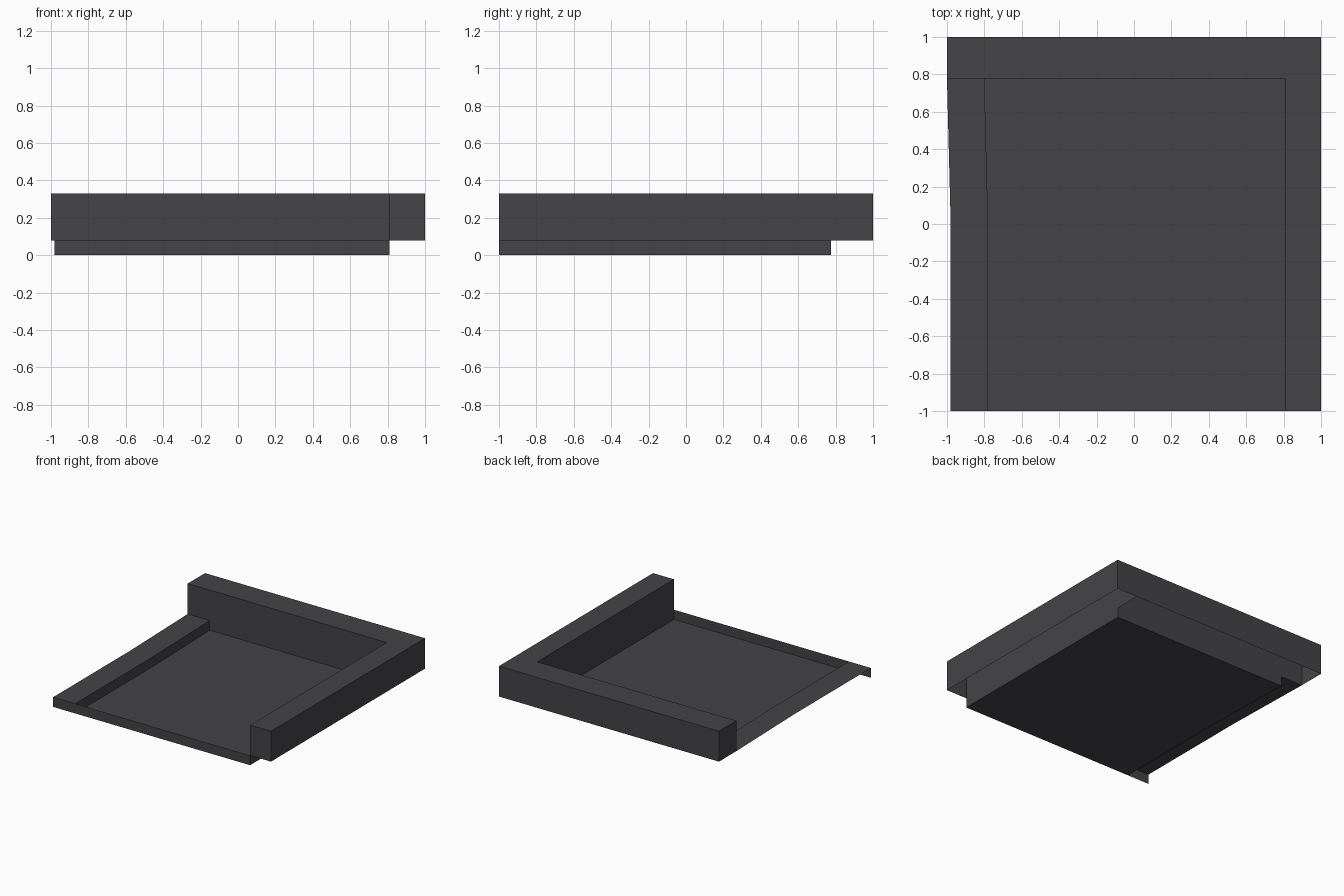
import bpy

if "Cube" in bpy.data.objects:
    bpy.data.objects.remove(bpy.data.objects["Cube"])

# One dark grey colour for the whole model
grey = bpy.data.materials.new("dark_grey")
grey.diffuse_color = (0.058, 0.056, 0.063, 1)
grey.use_nodes = True
grey.node_tree.nodes["Principled BSDF"].inputs["Base Color"].default_value = grey.diffuse_color


def sheet(name, rows, panels=()):
    """Skin consecutive rows of points into open sheet metal, plus flat end panels."""
    verts, faces = [], []
    n = len(rows[0])
    for row in rows:
        verts += row
    for r in range(len(rows) - 1):
        for i in range(n - 1):
            a, b = r * n + i, (r + 1) * n + i
            faces.append((a, a + 1, b + 1, b))
    for panel in panels:
        k = len(verts)
        verts += panel
        faces.append(tuple(range(k, k + len(panel))))
    me = bpy.data.meshes.new(name)
    me.from_pydata(verts, [], faces)
    me.materials.append(grey)
    ob = bpy.data.objects.new(name, me)
    bpy.context.collection.objects.link(ob)
    return ob


def upright_x(x0, x1, y, z0, z1):
    """Vertical panel facing the front."""
    return [(x0, y, z0), (x1, y, z0), (x1, y, z1), (x0, y, z1)]


LEDGE, TOP = 0.08, 0.33      # heights
RAIL_X, RAIL_Y = 0.81, 0.775  # inner faces of the rails


# Tray: left ledge, step and floor, the left side kinked at mid length
def tray_row(y, left):
    return [(left, y, LEDGE), (left + 0.2, y, LEDGE), (left + 0.2, y, 0),
            (RAIL_X, y, 0), (RAIL_X, y, LEDGE)]


sheet("tray",
      [tray_row(-1, -0.98), tray_row(0, -0.98), tray_row(RAIL_Y, -1)],
      [upright_x(-0.98, RAIL_X, -1, 0, LEDGE),          # front lip
       upright_x(-0.8, RAIL_X, RAIL_Y, 0, LEDGE)])      # back riser

# Right rail: channel open underneath, closed at both ends
side = [(RAIL_X, LEDGE), (RAIL_X, TOP), (1, TOP), (1, LEDGE)]
sheet("right_rail",
      [[(x, y, z) for x, z in side] for y in (-1, RAIL_Y, 1)],
      [upright_x(RAIL_X, 1, -1, LEDGE, TOP),
       upright_x(1, RAIL_X, 1, LEDGE, TOP)])

# Back rail: channel open underneath, closed at the left end
back = [(RAIL_Y, LEDGE), (RAIL_Y, TOP), (1, TOP), (1, LEDGE)]
sheet("back_rail",
      [[(x, y, z) for y, z in back] for x in (RAIL_X, -1)],
      [[(-1, y, z) for y, z in back]])
